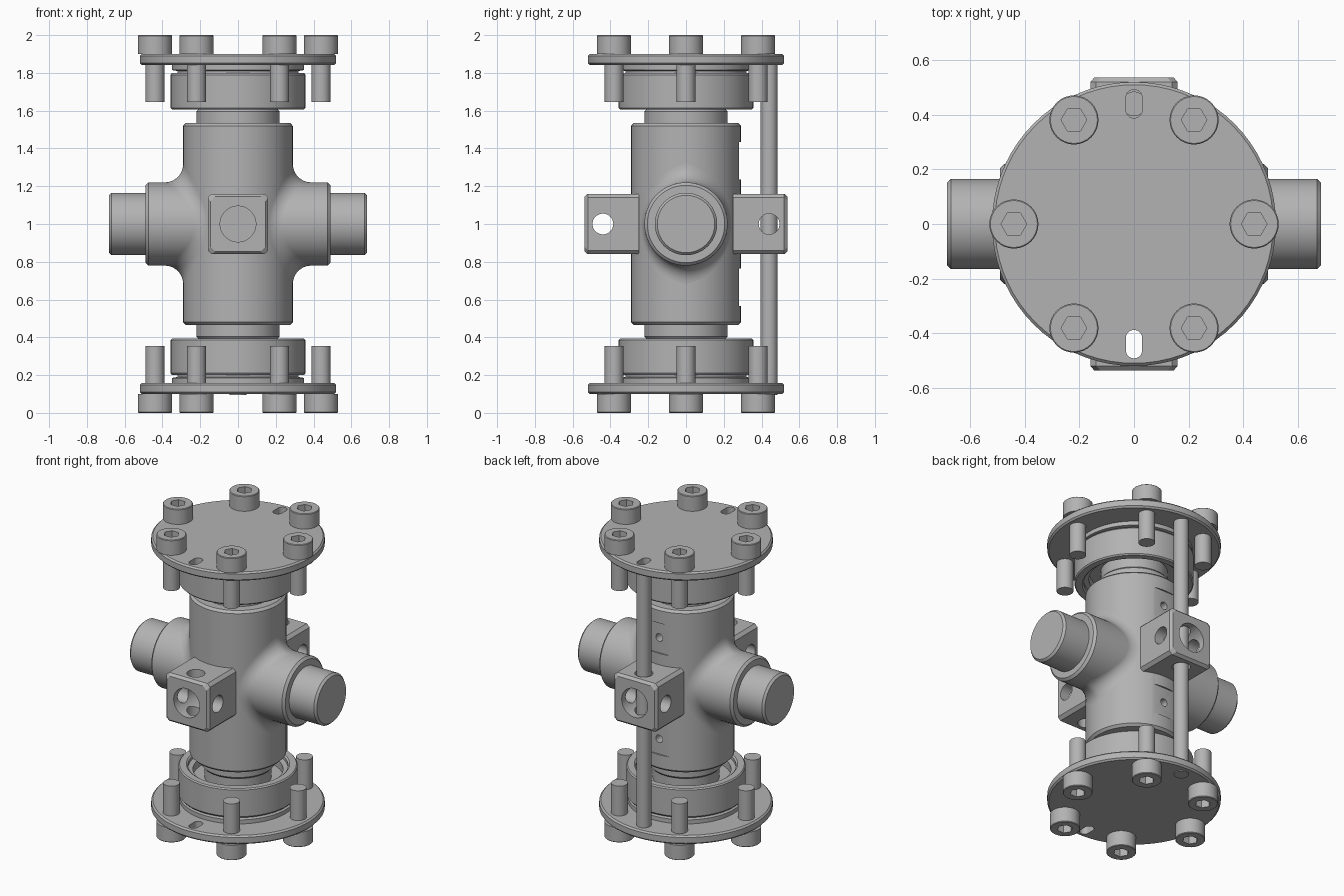
import bpy, bmesh, math
from mathutils import Matrix, Vector

if "Cube" in bpy.data.objects:
    bpy.data.objects.remove(bpy.data.objects["Cube"])

steel = bpy.data.materials.new("steel_grey")
steel.use_nodes = True
COLOR = (0.45, 0.45, 0.45, 1)
steel.diffuse_color = COLOR
steel.node_tree.nodes["Principled BSDF"].inputs["Base Color"].default_value = COLOR


def finish(name, bm):
    """Turn a bmesh into a named, coloured object."""
    bmesh.ops.remove_doubles(bm, verts=bm.verts, dist=1e-5)
    bmesh.ops.recalc_face_normals(bm, faces=bm.faces)
    mesh = bpy.data.meshes.new(name)
    bm.to_mesh(mesh)
    bm.free()
    mesh.materials.append(steel)
    ob = bpy.data.objects.new(name, mesh)
    bpy.context.collection.objects.link(ob)
    smooth(ob)
    return ob


def smooth(ob):
    ob.data.shade_smooth()
    ob.data.set_sharp_from_angle(angle=math.radians(30))


def lathe(name, profile, center=(0, 0, 1), axis="z", flip=1, seg=64):
    """Spin (radius, height) points about an axis; flip=-1 mirrors the heights."""
    bm = bmesh.new()
    verts = [bm.verts.new((r, 0, flip * h)) for r, h in profile]
    edges = [bm.edges.new(pair) for pair in zip(verts, verts[1:])]
    bmesh.ops.spin(bm, geom=verts + edges, cent=(0, 0, 0), axis=(0, 0, 1),
                   angle=math.tau, steps=seg, use_merge=True)
    turn = {"z": Matrix(), "x": Matrix.Rotation(math.pi / 2, 4, "Y"),
            "y": Matrix.Rotation(-math.pi / 2, 4, "X")}[axis]
    bmesh.ops.transform(bm, matrix=Matrix.Translation(center) @ turn, verts=bm.verts)
    return finish(name, bm)


def rod(name, radius, low, high, center, axis="z", flip=1, chamfer=0.0, seg=32):
    c = chamfer
    prof = [(0, low), (radius, low), (radius, high - c), (radius - c, high), (0, high)]
    return lathe(name, prof, center, axis, flip, seg)


def box(name, center, size):
    bm = bmesh.new()
    bmesh.ops.create_cube(bm, size=1)
    bmesh.ops.scale(bm, vec=size, verts=bm.verts)
    bmesh.ops.translate(bm, vec=center, verts=bm.verts)
    return finish(name, bm)


def cut(ob, cutters):
    """Subtract each cutter and delete it."""
    for cutter in cutters:
        mod = ob.modifiers.new("cut", "BOOLEAN")
        mod.operation, mod.solver, mod.object = "DIFFERENCE", "EXACT", cutter
        with bpy.context.temp_override(object=ob, active_object=ob):
            bpy.ops.object.modifier_apply(modifier=mod.name)
        bpy.data.objects.remove(cutter)
    smooth(ob)


# Main vertical body with narrower necks
R, TUBE = 0.29, 0.22
half = [(R, 0.52), (R - 0.015, 0.535), (0.22, 0.535), (0.22, 0.595),
        (0.21, 0.607), (0.2, 0.607), (0.2, 0.7), (0, 0.7)]
body = lathe("main_body", [(r, -h) for r, h in reversed(half)] + half, seg=96)

# Shallow flats with pin holes on the back of the body
tools = []
for s in (-1, 1):
    tools.append(box("flat_cutter", (0, 0.33, 1 + s * 0.335), (0.3, 0.1, 0.2)))
    tools.append(rod("pin_cutter", 0.025, 0, 0.2, (0, 0.2, 1 + s * 0.335), "y"))
cut(body, tools)


def fillet(name, side, radius=0.1, around=72, steps=8):
    """Blend between a side tube and the body along their meeting curve."""
    bm = bmesh.new()
    rows = []
    for i in range(around):
        t = math.tau * i / around
        y, z = TUBE * math.cos(t), TUBE * math.sin(t)
        phi = math.asin(y / R)
        back = radius / math.tan((math.pi / 2 + abs(phi)) / 2)
        p = Vector((R * math.cos(phi), y, z))
        a = p + Vector((back, 0, 0))
        phi_b = phi + back * math.cos(t) / R
        b = Vector((R * math.cos(phi_b), R * math.sin(phi_b), z + back * math.sin(t)))
        row = []
        for k in range(steps + 1):
            u = k / steps
            w = 2 * u * (1 - u) * 0.75
            total = (1 - u) ** 2 + w + u * u
            q = (a * (1 - u) ** 2 + p * w + b * u * u) / total
            row.append(bm.verts.new((side * q.x, q.y, 1 + q.z)))
        rows.append(row)
    for i, row in enumerate(rows):
        nxt = rows[(i + 1) % around]
        for k in range(steps):
            bm.faces.new((row[k], nxt[k], nxt[k + 1], row[k + 1]))
    ob = finish(name, bm)
    # An open strip needs its normals checked against the outward direction
    face = ob.data.polygons[0]
    if face.normal.y < 0:
        ob.data.flip_normals()


# Side tubes with stepped plugs
for side, label in ((1, "left"), (-1, "right")):
    lathe(label + "_side_tube",
          [(0, 0.1), (TUBE, 0.1), (TUBE, 0.475), (TUBE - 0.015, 0.49), (0.165, 0.49),
           (0.165, 0.67), (0.152, 0.684), (0, 0.684)], axis="x", flip=side)
    fillet(label + "_tube_fillet", side)


def chamfered_block(name, side):
    """Square block with clipped corners, a bevelled outer face and crossing bores."""
    def ring(bm, w, c, y):
        corners = [(w, w - c), (w - c, w), (c - w, w), (-w, w - c),
                   (-w, c - w), (c - w, -w), (w - c, -w), (w, c - w)]
        return [bm.verts.new((x, side * y, 1 + z)) for x, z in corners]
    bm = bmesh.new()
    loops = [ring(bm, 0.16, 0.02, 0.25), ring(bm, 0.16, 0.02, 0.52),
             ring(bm, 0.145, 0.025, 0.537)]
    bm.faces.new(loops[0])
    bm.faces.new(loops[-1])
    for lo, hi in zip(loops, loops[1:]):
        for i in range(8):
            j = (i + 1) % 8
            bm.faces.new((lo[i], lo[j], hi[j], hi[i]))
    block = finish(name, bm)
    mid = (0, side * 0.44, 1)
    cut(block, [rod("bore_cutter", 0.095, 0.32, 0.6, (0, 0, 1), "y", side),
                rod("cross_cutter", 0.055, -0.3, 0.3, mid, "x"),
                rod("upright_cutter", 0.055, -0.3, 0.3, mid)])


chamfered_block("front_block", -1)
chamfered_block("back_block", 1)

# Long rod through the back block, joining both end plates
rod("back_rod", 0.045, -0.905, 0.86, (0, 0.44, 1))


def slot_cutters(y, s):
    parts = [rod("slot_end_cutter", 0.03, 0.8, 0.95, (0, y + d, 1), flip=s)
             for d in (-0.022, 0.022)]
    return parts + [box("slot_cutter", (0, y, 1 + s * 0.875), (0.06, 0.044, 0.15))]


# End plates, collars and bolts, top and bottom
for s, label in ((1, "top"), (-1, "bottom")):
    plate = lathe(label + "_plate",
                  [(0, 0.842), (0.51, 0.842), (0.52, 0.852), (0.52, 0.89),
                   (0.51, 0.9), (0, 0.9)], flip=s, seg=72)
    for y in ((-0.44, 0.44) if s > 0 else (-0.44,)):
        cut(plate, slot_cutters(y, s))
    lathe(label + "_collar",
          [(0, 0.69), (0.27, 0.69), (0.27, 0.64), (0.3, 0.635), (0.3, 0.615), (0.31, 0.607),
           (0.35, 0.607), (0.357, 0.615), (0.357, 0.79), (0.35, 0.8), (0.32, 0.8),
           (0.32, 0.81), (0.35, 0.815), (0.35, 0.842), (0, 0.842)], flip=s)
    for i in range(6):
        a = math.tau * i / 6
        c = (0.44 * math.cos(a), 0.44 * math.sin(a), 1)
        bolt = f"{label}_bolt_{i + 1}"
        rod(bolt + "_shank", 0.05, 0.645, 0.87, c, flip=s)
        head = rod(bolt + "_head", 0.09, 0.9, 1.0, c, flip=s, chamfer=0.004)
        cut(head, [rod("socket_cutter", 0.047, 0.945, 1.1, c, flip=s, seg=6)])
